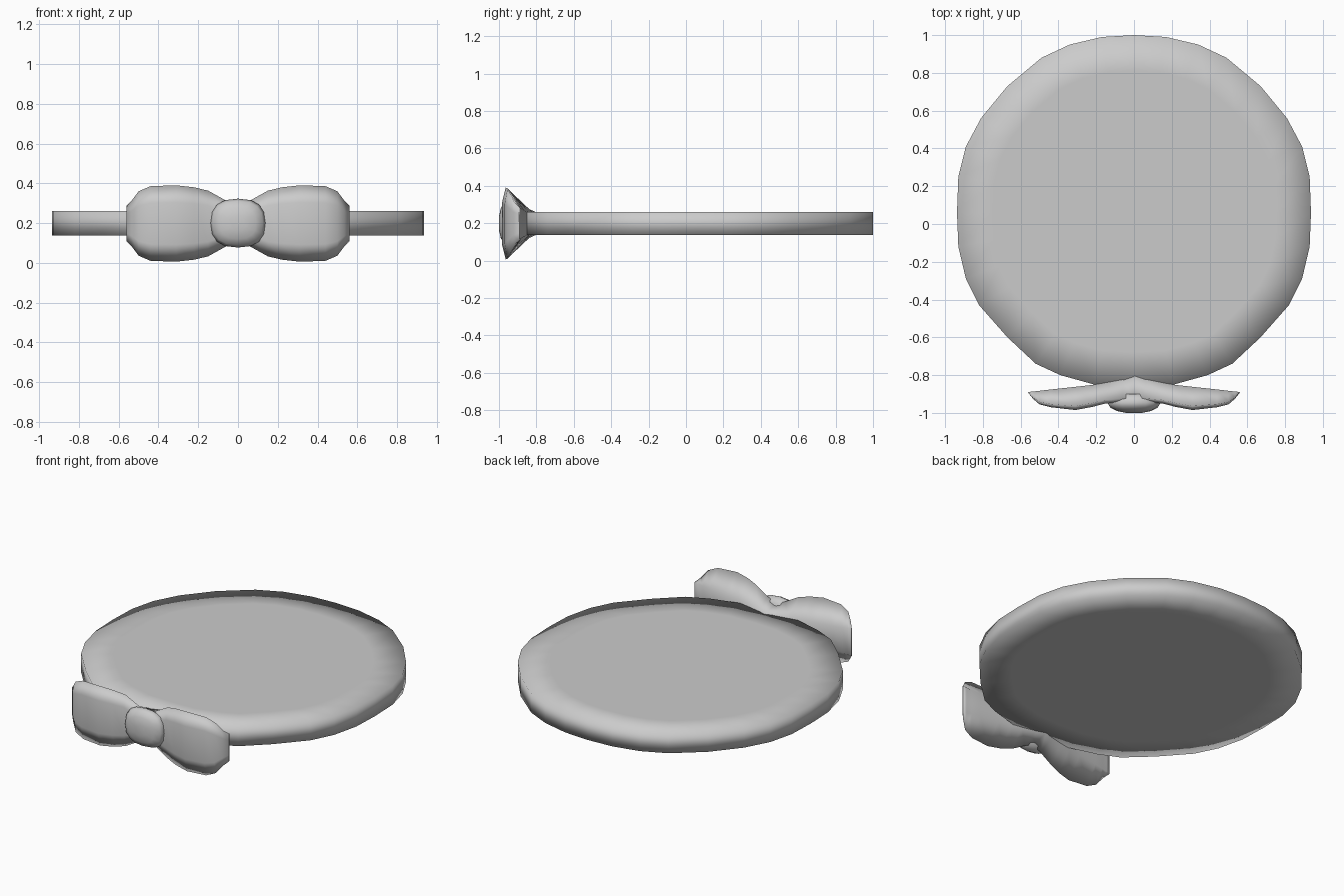
import bpy, bmesh, math

cube = bpy.data.objects.get("Cube")
if cube:
    bpy.data.objects.remove(cube)

grey = bpy.data.materials.new("plain grey")
grey.use_nodes = True
colour = (0.6, 0.6, 0.6, 1)
grey.diffuse_color = colour
grey.node_tree.nodes["Principled BSDF"].inputs["Base Color"].default_value = colour


def loft(name, rings):
    """Skin closed rings of points and cap both ends, shaded smooth."""
    bm = bmesh.new()
    loops = [[bm.verts.new(p) for p in ring] for ring in rings]
    for a, b in zip(loops, loops[1:]):
        for i in range(len(a)):
            j = (i + 1) % len(a)
            bm.faces.new((a[i], a[j], b[j], b[i]))
    bm.faces.new(loops[0][::-1])
    bm.faces.new(loops[-1])
    bmesh.ops.recalc_face_normals(bm, faces=bm.faces)
    for f in bm.faces:
        f.smooth = True
    mesh = bpy.data.meshes.new(name)
    bm.to_mesh(mesh)
    bm.free()
    mesh.materials.append(grey)
    ob = bpy.data.objects.new(name, mesh)
    bpy.context.collection.objects.link(ob)
    return ob


# Round flat pad, its outline mirrored from one half
half = [(0, 1), (.17, .99), (.34, .95), (.49, .88), (.67, .73), (.81, .56),
        (.89, .41), (.93, .25), (.937, .06), (.93, -.12), (.89, -.29),
        (.82, -.43), (.67, -.6), (.52, -.74), (.39, -.8), (.21, -.85), (0, -.86)]
outline = half + [(-x, y) for x, y in half[-2:0:-1]]


def pad_ring(scale, z):
    return [(x * scale, .06 + (y - .06) * scale, z) for x, y in outline]


loft("round_pad", [pad_ring(.8, .138), pad_ring(1, .138),
                   pad_ring(1, .26), pad_ring(.8, .26)])

# Bow: x, front y, front half height, back y, back half height
wing = [(0, -.945, .09, -.8, .06), (.06, -.945, .115, -.82, .06),
        (.15, -.95, .165, -.84, .062), (.22, -.968, .182, -.852, .065),
        (.31, -.985, .192, -.862, .068), (.44, -.97, .188, -.876, .075),
        (.5, -.955, .162, -.883, .08), (.535, -.925, .115, -.887, .085),
        (.56, -.893, .09, -.889, .088)]
sections = [(-s[0], *s[1:]) for s in wing[:0:-1]] + wing


def bow_ring(x, front, high, back, low):
    side = [(back, low), (front + (back - front) * .17, high), (front, high * .55)]
    loop = side + [(y, -z) for y, z in side[::-1]]
    return [(x, y, .198 + z) for y, z in loop]


loft("bow", [bow_ring(*s) for s in sections])

# Knot: stacked rounded octagons, domed at the front
def knot_ring(y, size):
    ring = []
    for i in range(16):
        a = math.tau * i / 16
        c, s = math.cos(a), math.sin(a)
        ring.append((.14 * size * math.copysign(abs(c) ** .8, c), y,
                     .2 + .123 * size * math.copysign(abs(s) ** .8, s)))
    return ring


loft("bow_knot", [knot_ring(-.9, .8), knot_ring(-.945, 1), knot_ring(-.972, .9),
                  knot_ring(-.99, .65), knot_ring(-1, .3)])
